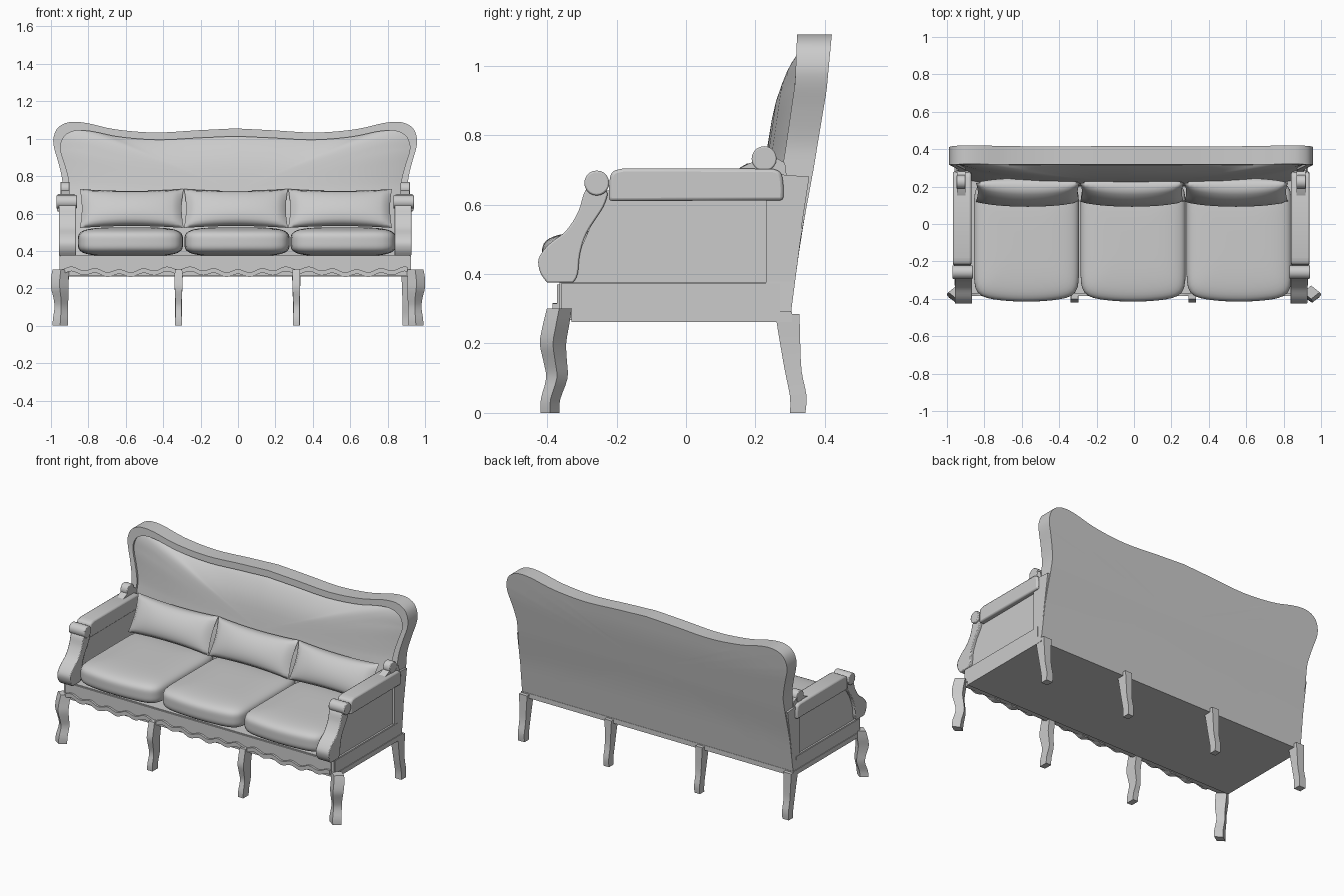
import bpy, bmesh, math
from mathutils import Vector

cube = bpy.data.objects.get("Cube")
if cube:
    bpy.data.objects.remove(cube, do_unlink=True)

grey = bpy.data.materials.new("light_grey")
grey.use_nodes = True
COLOUR = (0.6, 0.6, 0.6, 1)
grey.diffuse_color = COLOUR
grey.node_tree.nodes["Principled BSDF"].inputs["Base Color"].default_value = COLOUR
CX = -0.015  # body centre line


def finish(name, bm, bevel=0, angle=35):
    bmesh.ops.recalc_face_normals(bm, faces=bm.faces)
    mesh = bpy.data.meshes.new(name)
    bm.to_mesh(mesh)
    bm.free()
    ob = bpy.data.objects.new(name, mesh)
    bpy.context.collection.objects.link(ob)
    mesh.materials.append(grey)
    bpy.ops.object.select_all(action='DESELECT')
    ob.select_set(True)
    bpy.context.view_layer.objects.active = ob
    bpy.ops.object.shade_smooth_by_angle(angle=math.radians(angle))
    if bevel:
        mod = ob.modifiers.new("soft_edges", 'BEVEL')
        mod.width, mod.segments = bevel, 2
    return ob


def loft(name, rings, **kw):
    """Skin closed rings of equal length and cap both ends."""
    bm = bmesh.new()
    rows = [[bm.verts.new(p) for p in r] for r in rings]
    n = len(rows[0])
    for a, b in zip(rows, rows[1:]):
        for i in range(n):
            j = (i + 1) % n
            bm.faces.new((a[i], a[j], b[j], b[i]))
    bm.faces.new(rows[0])
    bm.faces.new(rows[-1])
    return finish(name, bm, **kw)


def prism(name, pts, x0, x1, **kw):
    """Side profile (y, z) swept across x."""
    return loft(name, [[(x, y, z) for y, z in pts] for x in (x0, x1)], **kw)


def box(name, x0, x1, y0, y1, z0, z1, **kw):
    return prism(name, [(y0, z0), (y1, z0), (y1, z1), (y0, z1)], x0, x1, **kw)


def smooth(pts, steps=4):
    """Catmull-Rom curve through points of any dimension."""
    p = [Vector(q) for q in pts]
    p = [p[0]] + p + [p[-1]]
    out = []
    for a, b, c, d in zip(p, p[1:], p[2:], p[3:]):
        for k in range(steps):
            t = k / steps
            out.append(0.5 * (2 * b + (c - a) * t + (2 * a - 5 * b + 4 * c - d) * t * t
                              + (3 * b - a - 3 * c + d) * t ** 3))
    return out + [p[-1]]


def lerp(table, z):
    for (z0, y0), (z1, y1) in zip(table, table[1:]):
        if z <= z1:
            return y0 + (y1 - y0) * max(0, z - z0) / (z1 - z0)
    return table[-1][1]


def circle(y, z, r, n=20):
    return [(y + r * math.cos(math.tau * i / n), z + r * math.sin(math.tau * i / n)) for i in range(n)]


# Backrest: shaped outline, leaning and curved in depth
half = smooth([(0.94, 0.27), (0.935, 0.5), (0.925, 0.7), (0.925, 0.78), (0.945, 0.87), (0.968, 0.95),
               (0.972, 1.0), (0.955, 1.05), (0.92, 1.078), (0.87, 1.09), (0.79, 1.083), (0.64, 1.05),
               (0.43, 1.033), (0.2, 1.045), (0, 1.055)])
outline = [(p.x, p.y) for p in half] + [(-p.x, p.y) for p in reversed(half[:-1])]
BACK = [(0.27, 0.30), (0.5, 0.33), (0.7, 0.367), (0.93, 0.405), (1.09, 0.42)]
FRONT = [(0.27, 0.22), (0.6, 0.26), (0.75, 0.285), (0.95, 0.314), (1.09, 0.32)]
MID = 0.72


def back_ring(sx, sz, table, shift=0):
    pts = [(x * sx, MID + (z - MID) * sz) for x, z in outline]
    return [(CX + x, lerp(table, z) + shift, z) for x, z in pts]


IN_X, IN_Z = 0.96, 0.875
loft("back_frame", [back_ring(s, s, BACK) for s in (0.02, 0.2, 0.4, 0.6, 0.8, 1)]
     + [back_ring(1, 1, FRONT), back_ring(IN_X, IN_Z, FRONT), back_ring(IN_X, IN_Z, FRONT, 0.02)])
loft("back_upholstery", [back_ring(IN_X * s, IN_Z * s, FRONT, 0.012 - 0.065 * (1 - s ** 4))
                         for s in (1, 0.98, 0.95, 0.9, 0.82, 0.7, 0.55, 0.4, 0.2, 0.02)], angle=60)

# Seat base and rails
L, R = CX - 0.94, CX + 0.94
box("seat_base", L + 0.005, R - 0.005, -0.365, 0.29, 0.268, 0.375)
box("bottom_rail", L - 0.004, R + 0.004, -0.33, 0.305, 0.262, 0.292)


def wave(x):
    return 0.276 + 0.009 * math.cos(x * math.tau / 0.127) + 0.008 * math.cos(x * math.tau / 0.63 + math.pi)


# Scalloped front apron and its wavy moulding
def scallop(name, rise, y0, y1):
    xs = [L + 0.02 + (R - L - 0.04) * i / 120 for i in range(121)]
    sec = []
    for x in xs:
        top = wave(x) + 0.025 if rise else 0.37
        sec.append([(x, y0, wave(x)), (x, y1, wave(x)), (x, y1, top), (x, y0, top)])
    loft(name, sec)


scallop("front_apron", False, -0.372, -0.35)
scallop("apron_moulding", True, -0.385, -0.36)

# Arms
POST = smooth([(-0.225, 0.63), (-0.24, 0.59), (-0.285, 0.52), (-0.305, 0.46), (-0.312, 0.4), (-0.325, 0.375)])
POST += smooth([(-0.4, 0.375), (-0.42, 0.405), (-0.424, 0.445), (-0.395, 0.485), (-0.345, 0.525),
                (-0.31, 0.58), (-0.29, 0.64), (-0.25, 0.68)])
for side, s in (("right", -1), ("left", 1)):
    def at(a):
        return CX + s * a
    prism(side + "_arm_panel", [(-0.35, 0.29), (0.26, 0.29), (0.28, 0.64), (-0.23, 0.64), (-0.3, 0.48),
                                (-0.33, 0.375)], at(0.86), at(0.924))
    box(side + "_side_rail", at(0.87), at(0.94), -0.36, 0.27, 0.29, 0.372)
    prism(side + "_rear_stile", [(0.23, 0.29), (0.295, 0.29), (0.355, 0.68), (0.23, 0.69)], at(0.87), at(0.938))
    prism(side + "_arm_pad", smooth([(-0.222, 0.61), (-0.22, 0.67), (-0.21, 0.695), (-0.18, 0.704)])
          + smooth([(0.25, 0.703), (0.272, 0.692), (0.28, 0.66), (0.28, 0.612)]),
          at(0.855), at(0.953), bevel=0.01)
    prism(side + "_arm_front", POST, at(0.851), at(0.942), bevel=0.006)
    prism(side + "_arm_scroll", circle(-0.257, 0.662, 0.036), at(0.846), at(0.956), bevel=0.005)
    prism(side + "_rear_scroll", circle(0.225, 0.732, 0.036), at(0.885), at(0.935), bevel=0.004)
    prism(side + "_rear_scroll_tail", [(0.145, 0.7), (0.2, 0.727), (0.25, 0.74), (0.285, 0.72), (0.29, 0.68)],
          at(0.885), at(0.932))

# Seat cushions: rounded blocks with a bowed front
for name, x0 in (("right", -0.575), ("middle", -0.005), ("left", 0.562)):
    bm = bmesh.new()
    bmesh.ops.create_cube(bm, size=2)
    bmesh.ops.subdivide_edges(bm, edges=bm.edges, cuts=15, use_grid_fill=True)
    for v in bm.verts:
        p = v.co.copy()
        plan = (abs(p.x) ** 9 + abs(p.y) ** 9) ** (1 / 9)
        edge = max(abs(p.x), abs(p.y))
        k = edge / plan if plan else 1
        big = max(edge, abs(p.z))
        n = big / (edge ** 4 + abs(p.z) ** 4) ** 0.25
        x, y, z = p.x * k * n, p.y * k * n, p.z * n
        bow = 0.03 * (1 - x * x) * max(0, -y)
        v.co = (x0 + 0.281 * x, -0.08 + 0.305 * y - bow, 0.449 + 0.077 * z)
    finish(name + "_seat_cushion", bm, angle=80)

# Loose back pillows: puffed squares with pinched sides, leaning back
for name, x0 in (("right", -0.568), ("middle", -0.011), ("left", 0.546)):
    bm = bmesh.new()
    for face in (-1, 1):
        made = bmesh.ops.create_grid(bm, x_segments=20, y_segments=14, size=1)
        for v in made["verts"]:
            u, w = v.co.x, v.co.y
            puff = face * 0.062 * (max(0, 1 - u * u) * max(0, 1 - w * w)) ** 0.45
            x = 0.278 * u * (1 - 0.04 * (1 - w * w))
            h = 0.112 * w * (1 - 0.1 * (1 - u * u))
            v.co = (x0 + x, 0.17 + 0.45 * h + puff, 0.627 + 0.93 * h - 0.3 * puff)
    bmesh.ops.remove_doubles(bm, verts=bm.verts, dist=0.0005)
    finish(name + "_back_pillow", bm, angle=80)

# Legs: each section is (z, x shift outward, y centre, half x, half y)
FRONT_LEG = smooth([(0, 0.004, -0.392, 0.041, 0.027), (0.04, 0.002, -0.39, 0.04, 0.028),
                    (0.1, -0.002, -0.372, 0.036, 0.031), (0.15, 0, -0.377, 0.04, 0.034),
                    (0.2, 0.006, -0.383, 0.046, 0.038), (0.25, 0.006, -0.375, 0.047, 0.038),
                    (0.3, 0, -0.365, 0.045, 0.036)], 3)
REAR_LEG = smooth([(0, 0, 0.322, 0.022, 0.022), (0.05, 0, 0.323, 0.022, 0.024), (0.12, 0, 0.309, 0.022, 0.024),
                   (0.2, 0, 0.3, 0.024, 0.029), (0.285, 0, 0.292, 0.028, 0.035)], 3)
DIAMOND = [(-1, 0), (0, -1), (1, 0), (0, 1)]
SQUARE = [(-1, -1), (1, -1), (1, 1), (-1, 1)]


def leg(name, path, x, s, shape, width=1):
    loft(name, [[(x + s * dx + a * hx * width, y + b * hy, z) for a, b in shape]
                for z, dx, y, hx, hy in path], angle=30)


for side, s in (("right", -1), ("left", 1)):
    leg(side + "_front_leg", FRONT_LEG, s * 0.947, s, DIAMOND)
    leg(side + "_inner_front_leg", FRONT_LEG, s * 0.315 - 0.003, 0, SQUARE, 0.44)
    leg(side + "_rear_leg", REAR_LEG, CX + s * 0.916, 0, SQUARE)
    leg(side + "_inner_rear_leg", REAR_LEG, s * 0.315 - 0.003, 0, SQUARE, 0.85)
